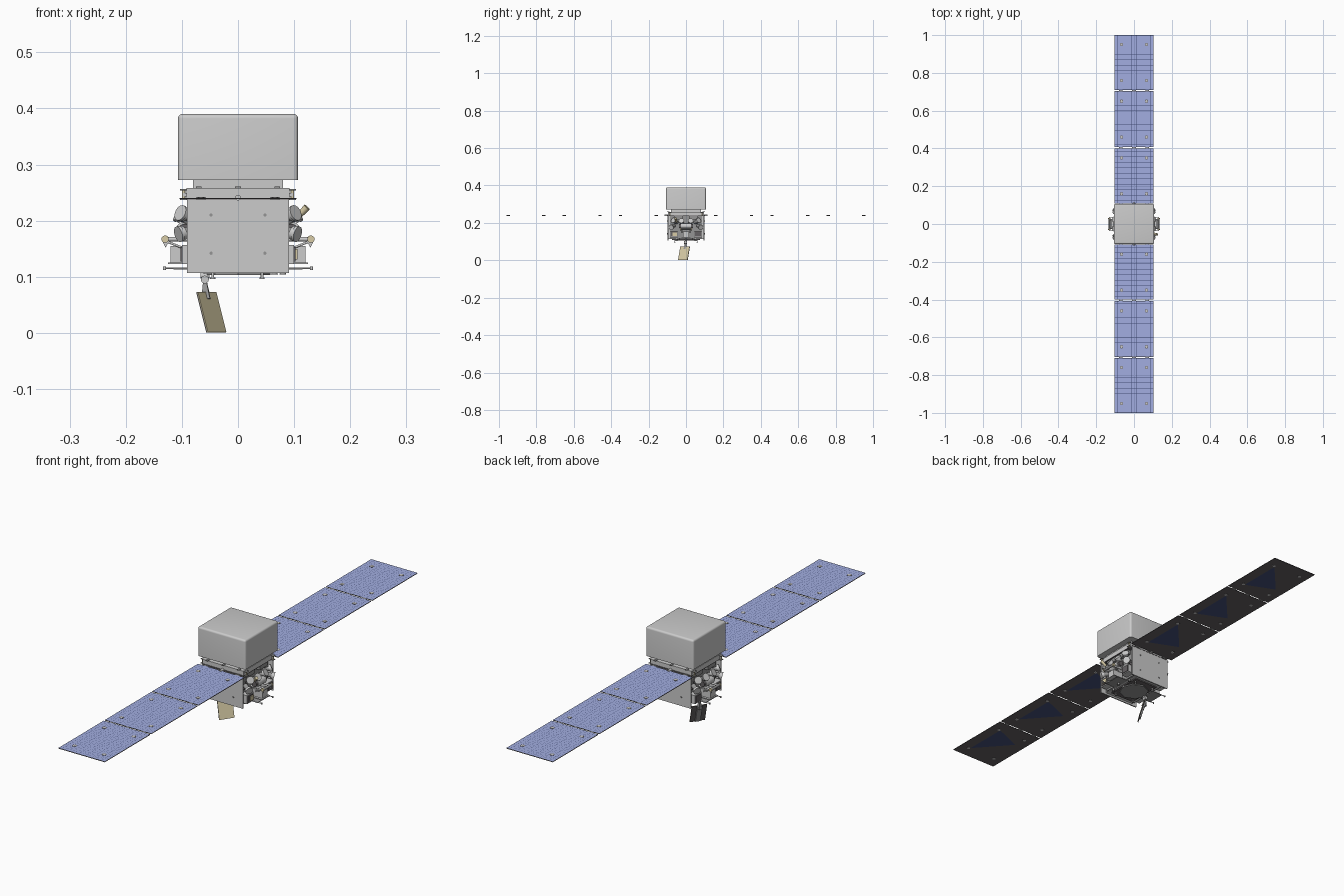
import bpy, bmesh, math
from mathutils import Vector, Matrix

if "Cube" in bpy.data.objects:
    bpy.data.objects.remove(bpy.data.objects["Cube"])


def mat(name, c):
    m = bpy.data.materials.new(name)
    m.diffuse_color = (*c, 1)
    m.use_nodes = True
    m.node_tree.nodes["Principled BSDF"].inputs["Base Color"].default_value = m.diffuse_color
    return m


BLUE = mat("cell_blue", (0.36, 0.42, 0.75))
NAVY = mat("navy", (0.06, 0.08, 0.2))
DARK = mat("dark_grey", (0.13, 0.12, 0.125))
TAN = mat("tan", (0.68, 0.6, 0.38))
MID = mat("mid_grey", (0.3, 0.3, 0.3))


def finish(name, bm, mats=(), smooth=False):
    me = bpy.data.meshes.new(name)
    bm.to_mesh(me)
    bm.free()
    ob = bpy.data.objects.new(name, me)
    bpy.context.collection.objects.link(ob)
    for m in mats:
        if m:
            me.materials.append(m)
    if smooth:
        bpy.ops.object.select_all(action='DESELECT')
        bpy.context.view_layer.objects.active = ob
        ob.select_set(True)
        bpy.ops.object.shade_smooth_by_angle(angle=math.radians(35))
    return ob


def box(name, c, size, m=None, rot=None):
    bm = bmesh.new()
    R = rot.to_4x4() if rot else Matrix()
    bmesh.ops.create_cube(bm, size=1, matrix=Matrix.Translation(c) @ R @ Matrix.Diagonal((*size, 1)))
    return finish(name, bm, [m])


def rod(name, a, b, r1, r2=None, m=None, n=20):
    a, b = Vector(a), Vector(b)
    d = b - a
    bm = bmesh.new()
    bmesh.ops.create_cone(bm, cap_ends=True, segments=n, radius1=r1, radius2=r1 if r2 is None else r2,
                          depth=d.length, matrix=Matrix.Translation((a + b) / 2) @ d.to_track_quat('Z', 'Y').to_matrix().to_4x4())
    return finish(name, bm, [m], True)


# telescope cover with rounded top and corners
bm = bmesh.new()
bmesh.ops.create_cube(bm, size=1, matrix=Matrix.Translation((0, 0, 0.331)) @ Matrix.Diagonal((0.214, 0.212, 0.118, 1)))
edges = [e for e in bm.edges if max(v.co.z for v in e.verts) > 0.38]
bmesh.ops.bevel(bm, geom=edges, offset=0.008, segments=5, profile=0.5, affect='EDGES')
finish("telescope_cover", bm, smooth=True)

# neck, deck and bus
box("neck", (0, 0, 0.265), (0.16, 0.16, 0.016))
box("top_deck", (0, 0, 0.249), (0.184, 0.192, 0.018))
box("bus_core", (0, 0, 0.178), (0.136, 0.19, 0.128))
box("deck_rim", (0, 0, 0.239), (0.184, 0.199, 0.003), DARK)
for sy in (-1, 1):
    box("bus_side_panel", (0, sy * 0.096, 0.173), (0.182, 0.005, 0.132))
    for x in (-0.048, 0.048):
        for z in (0.142, 0.21):
            rod("panel_bolt", (x, sy * 0.098, z), (x, sy * 0.1005, z), 0.003, m=MID, n=10)
    for x in (-0.07, 0, 0.07):
        for z in (0.24, 0.259):
            box("deck_fastener", (x, sy * 0.094, z), (0.01, 0.014, 0.003), MID)
    rod("array_drive", (0, sy * 0.09, 0.241), (0, sy * 0.115, 0.241), 0.005)

# underside frame, separation feet and plates
box("bottom_plate", (0, 0, 0.112), (0.11, 0.15, 0.006), DARK)
bm = bmesh.new()
bmesh.ops.create_circle(bm, cap_ends=True, segments=8, radius=0.058)
bmesh.ops.translate(bm, verts=bm.verts, vec=(0, 0, 0.107))
bmesh.ops.solidify(bm, geom=bm.faces[:], thickness=0.004)
finish("bottom_octagon", bm, [MID])
for x in (-0.045, 0.043):
    for y in (-0.06, 0.06):
        rod("foot", (x, y, 0.098), (x, y, 0.112), 0.0025)
        rod("foot_pad", (x, y, 0.096), (x, y, 0.099), 0.0045)
for x, y in ((0.065, -0.05), (0.065, 0.05), (0.08, 0)):
    rod("thruster", (x, y, 0.104), (x, y, 0.118), 0.006, 0.003, MID)

# equipment on the two open sides
for s in (-1, 1):
    box("side_wall", (s * 0.07, 0, 0.178), (0.006, 0.17, 0.125), MID)
    for sy in (-1, 1):
        y = sy
        rod("array_post", (s * 0.097, y * 0.085, 0.237), (s * 0.097, y * 0.085, 0.255), 0.003, m=TAN)
        for z in (0.238, 0.255):
            box("post_flange", (s * 0.096, y * 0.085, z), (0.014, 0.014, 0.002), MID)
        box("post_arm", (s * 0.088, y * 0.085, 0.246), (0.02, 0.006, 0.006))
        # burst detectors: housing, disc and mounting arm
        for p, d in (((0.094, 0.022, 0.203), (0.75, 0.15, 0.5)),
                     ((0.091, 0.058, 0.208), (0.7, 0.6, 0.35)),
                     ((0.092, 0.072, 0.18), (0.8, 0.45, -0.25))):
            P = Vector((s * p[0], y * p[1], p[2]))
            D = Vector((s * d[0], y * d[1], d[2])).normalized()
            rod("detector_tube", P - D * 0.018, P + D * 0.01, 0.0085, m=MID)
            rod("detector_collar", P + D * 0.006, P + D * 0.012, 0.0125)
            rod("detector_disc", P + D * 0.012, P + D * 0.017, 0.0145)
            rod("detector_arm", P - D * 0.01, (s * 0.07, P.y, P.z - 0.012), 0.004, m=DARK)
        # lower equipment boxes
        box("electronics_box", (s * 0.085, y * 0.064, 0.14), (0.03, 0.042, 0.034))
        box("electronics_lid", (s * 0.101, y * 0.064, 0.14), (0.003, 0.034, 0.026), DARK)
        box("avionics_box", (s * 0.079, y * 0.04, 0.228), (0.016, 0.05, 0.018), MID)
        # outrigger struts
        rod("outrigger_strut", (s * 0.068, y * 0.022, 0.167), (s * 0.131, y * 0.022, 0.167), 0.004)
        rod("outrigger_brace", (s * 0.095, y * 0.022, 0.15), (s * 0.13, y * 0.022, 0.164), 0.002)
        rod("bar_cap", (s * 0.13, y * 0.026, 0.167), (s * 0.13, y * 0.031, 0.167), 0.0065, m=TAN)
        bm = bmesh.new()
        f = bm.faces.new([bm.verts.new((s * x, y * 0.024, z)) for x, z in ((0.122, 0.166), (0.136, 0.166), (0.129, 0.152))])
        bmesh.ops.solidify(bm, geom=[f], thickness=0.002)
        finish("bar_gusset", bm)
        rod("lower_rod", (s * 0.06, y * 0.035, 0.115), (s * 0.133, y * 0.035, 0.115), 0.0016)
        rod("rod_tip", (s * 0.131, y * 0.035, 0.112), (s * 0.131, y * 0.035, 0.118), 0.0025)
    rod("outrigger_bar", (s * 0.13, -0.028, 0.167), (s * 0.13, 0.028, 0.167), 0.005, m=MID)
    # central scintillator and its shelf
    rod("scintillator", (s * 0.096, -0.026, 0.183), (s * 0.096, 0.026, 0.183), 0.015)
    for y in (-0.03, 0.03):
        rod("scintillator_end", (s * 0.096, y - 0.004, 0.183), (s * 0.096, y + 0.004, 0.183), 0.011, m=DARK)
    box("center_box", (s * 0.095, 0, 0.14), (0.05, 0.032, 0.03))
    box("equipment_shelf", (s * 0.097, 0, 0.124), (0.056, 0.05, 0.002))
    box("low_shelf", (s * 0.09, 0, 0.1145), (0.05, 0.075, 0.0025), MID)
box("sensor_box", (0.099, -0.06, 0.14), (0.014, 0.022, 0.018), TAN)
rod("star_tracker", (0.105, -0.05, 0.205), (0.123, -0.056, 0.224), 0.005, 0.0065, TAN)

# solar wings: three panels each side
for sy, side in ((-1, "front"), (1, "back")):
    for i, (y0, y1) in enumerate(((0.108, 0.4), (0.407, 0.703), (0.71, 1.0))):
        yc, L = sy * (y0 + y1) / 2, y1 - y0
        box(f"{side}_wing_panel_{i}", (0, yc, 0.2395), (0.208, L, 0.002), DARK)
        # cell grid, each cell inset from its neighbours
        bm = bmesh.new()
        bmesh.ops.create_grid(bm, x_segments=14, y_segments=20, size=0.5,
                              matrix=Matrix.Translation((0, yc, 0.2411)) @ Matrix.Diagonal((0.207, L - 0.001, 1, 1)))
        cells = bm.faces[:]
        for f in bmesh.ops.inset_individual(bm, faces=cells, thickness=0.0005)['faces']:
            f.material_index = 1
        finish(f"{side}_wing_cells_{i}", bm, [BLUE, NAVY])
        # hold-down points
        yb = (0.16, 0.46, 0.76)[i]
        for x in (-0.066, 0.066):
            for y in (yb, yb + 0.19):
                rod("hold_down_rim", (x, sy * y, 0.238), (x, sy * y, 0.2416), 0.009, m=DARK, n=16)
                rod("hold_down_point", (x, sy * y, 0.2376), (x, sy * y, 0.242), 0.0065, n=16)
        # dark triangular patch underneath
        bm = bmesh.new()
        pts = [(0.06, yb + 0.185), (0.06, yb), (-0.06, yb + 0.05)]
        f = bm.faces.new([bm.verts.new((x, sy * y, 0.2383)) for x, y in pts])
        f.normal_update()
        if f.normal.z > 0:
            f.normal_flip()
        finish(f"{side}_wing_patch_{i}", bm, [NAVY])
        for x in (-0.07, 0, 0.07):
            box("wing_hinge", (x, sy * (y0 - 0.0035), 0.2395), (0.02, 0.009, 0.0016), MID)

# dish-like flat antenna hanging on a jointed boom
w = Vector((0.55, 0.835, 0)).normalized()
h = Vector((0.24, -0.158, -0.957)).normalized()
n = w.cross(h).normalized()
if n.x < 0:
    n = -n
    w = -w
R = Matrix((w, h, n)).transposed()
top = Vector((-0.0565, -0.005, 0.0727))
mid = top + h * 0.0375
box("antenna_face", mid + n * 0.001, (0.06, 0.075, 0.0015), TAN, R)
box("antenna_back", mid - n * 0.0008, (0.06, 0.075, 0.002), DARK, R)
box("antenna_spine", mid - n * 0.004, (0.02, 0.07, 0.006), MID, R)
joint = Vector((-0.059, -0.002, 0.093))
rod("antenna_neck", joint, top + h * 0.012 - n * 0.004, 0.004, 0.011, MID, 4)
rod("antenna_boom", joint, (-0.06, 0, 0.112), 0.0045)
rod("antenna_joint", joint + Vector((0, -0.008, 0.002)), joint + Vector((0, 0.008, 0.002)), 0.007)
rod("antenna_pivot", joint + Vector((-0.008, 0, 0.009)), joint + Vector((0.008, 0, 0.009)), 0.005)
